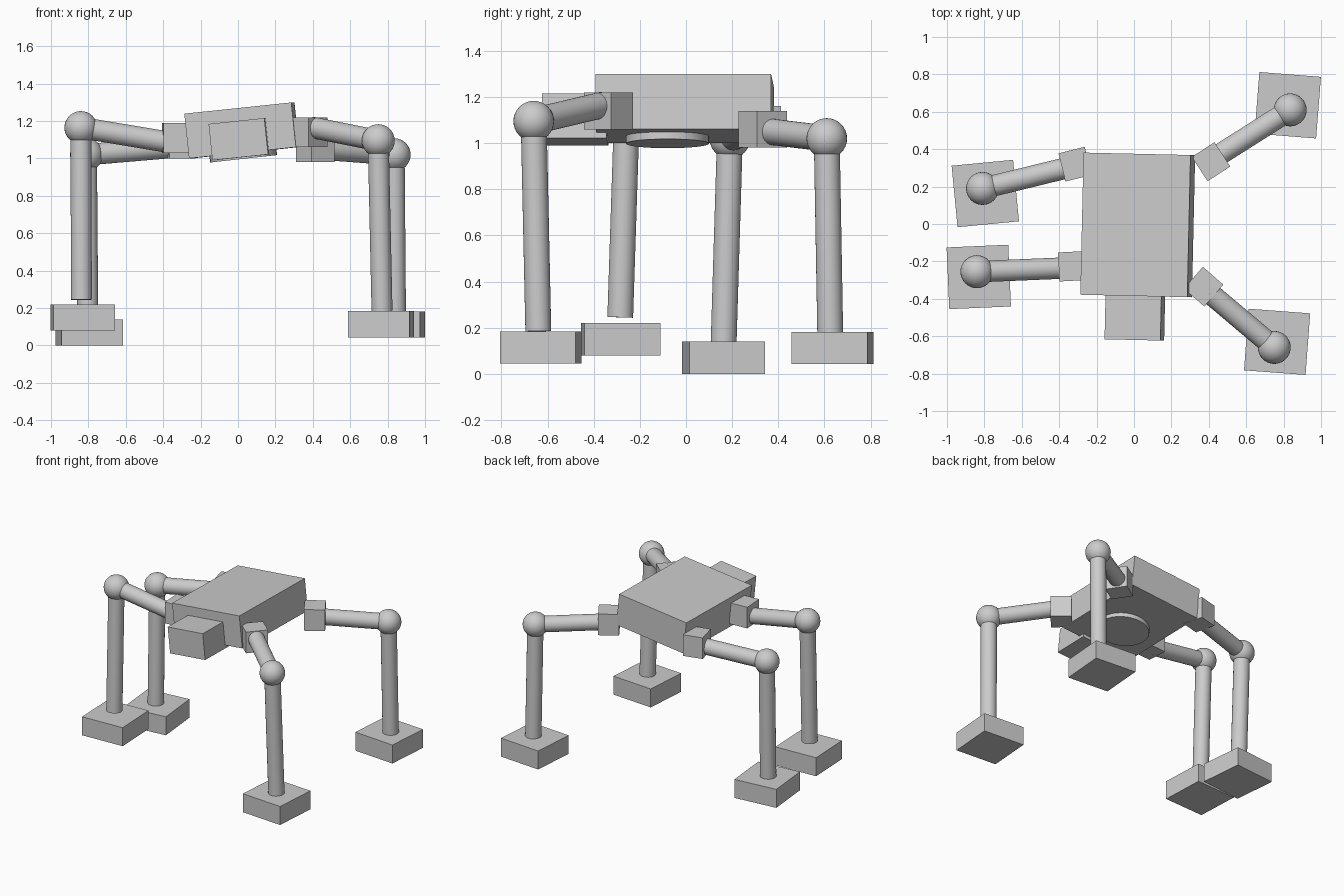
import bpy
from math import radians
from mathutils import Vector

if "Cube" in bpy.data.objects:
    bpy.data.objects.remove(bpy.data.objects["Cube"])


def box(name, loc, size, rot=(0, 0, 0)):
    bpy.ops.mesh.primitive_cube_add(size=1, location=loc,
                                    rotation=[radians(a) for a in rot])
    ob = bpy.context.object
    ob.name = name
    ob.scale = size
    bpy.ops.object.transform_apply(location=False, rotation=False, scale=True)
    return ob


def rod(name, a, b, radius):
    a, b = Vector(a), Vector(b)
    bpy.ops.mesh.primitive_cylinder_add(vertices=32, radius=radius, depth=(b - a).length,
                                        location=(a + b) / 2)
    ob = bpy.context.object
    ob.name = name
    ob.rotation_euler = (b - a).to_track_quat('Z', 'Y').to_euler()
    bpy.ops.object.shade_smooth_by_angle(angle=radians(35))
    return ob


def ball(name, loc, radius):
    bpy.ops.mesh.primitive_uv_sphere_add(segments=32, ring_count=16, radius=radius, location=loc)
    bpy.context.object.name = name
    bpy.ops.object.shade_smooth_by_angle(angle=radians(35))


# tilted torso, head and belly disc
tilt = (0, -6, -1.3)
box("body", (0.02, -0.005, 1.15), (0.575, 0.76, 0.24), tilt)
box("head", (0.005, -0.48, 1.103), (0.30, 0.28, 0.195), tilt)
rod("belly_disc", (0.022, -0.08, 1.07), (0.03, -0.08, 0.998), 0.18)

# legs: hip centre, hip yaw, thigh start, knee, ankle, foot centre, foot yaw
legs = {
    "front_left": ((-0.33, -0.226, 1.11), 3, (-0.36, -0.235, 1.085), (-0.84, -0.255, 1.165),
                   (-0.837, -0.285, 0.245), (-0.83, -0.283, 0.15), 2.5),
    "back_left": ((-0.315, 0.32, 1.08), 14, (-0.34, 0.305, 1.06), (-0.81, 0.19, 1.02),
                  (-0.803, 0.163, 0.13), (-0.795, 0.163, 0.07), 5.5),
    "front_right": ((0.372, -0.335, 1.14), -41, (0.40, -0.365, 1.165), (0.75, -0.66, 1.095),
                    (0.77, -0.64, 0.185), (0.765, -0.63, 0.114), -4.3),
    "back_right": ((0.412, 0.333, 1.06), 33, (0.44, 0.36, 1.05), (0.835, 0.61, 1.02),
                   (0.842, 0.625, 0.175), (0.822, 0.635, 0.112), -4.5),
}
for side, (hip, hip_yaw, start, knee, ankle, foot, foot_yaw) in legs.items():
    box(side + "_hip", hip, (0.145, 0.155, 0.16), (0, 0, hip_yaw))
    rod(side + "_thigh", start, knee, 0.057)
    ball(side + "_knee", knee, 0.088)
    rod(side + "_shin", knee, ankle, 0.056)
    box(side + "_foot", foot, (0.33, 0.33, 0.14), (0, 0, foot_yaw))
